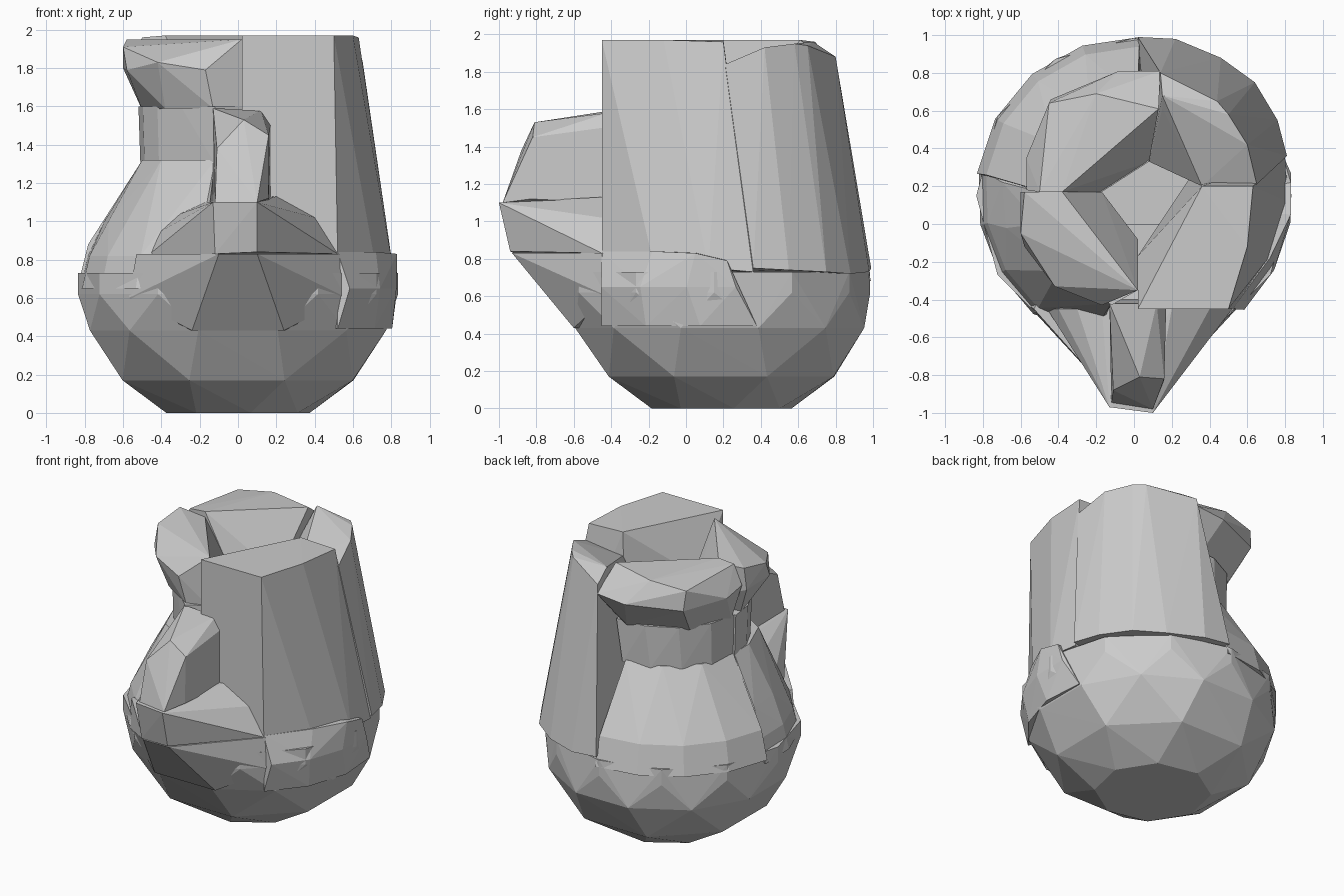
import bpy, bmesh
from math import radians, cos, sin


def hull(name, pts):
    """Faceted convex block from a handful of corner points."""
    bm = bmesh.new()
    for p in pts:
        bm.verts.new(p)
    res = bmesh.ops.convex_hull(bm, input=bm.verts[:])
    junk = {g for g in res["geom_interior"] + res["geom_unused"]
            if isinstance(g, bmesh.types.BMVert)}
    bmesh.ops.delete(bm, geom=list(junk), context="VERTS")
    bmesh.ops.recalc_face_normals(bm, faces=bm.faces[:])
    me = bpy.data.meshes.new(name)
    bm.to_mesh(me)
    bm.free()
    ob = bpy.data.objects.new(name, me)
    bpy.context.collection.objects.link(ob)
    return ob


def arc(r, z, a0, a1, n, cy=0.16, cx=0.0):
    """n points on a horizontal arc, angles in degrees."""
    return [(cx + r * cos(radians(a0 + (a1 - a0) * i / (n - 1))),
             cy + r * sin(radians(a0 + (a1 - a0) * i / (n - 1))), z)
            for i in range(n)]


def mirror(pts):
    return pts + [(-x, y, z) for x, y, z in pts]


# rounded base bowl
hull("base_bowl", arc(.38, 0, 10, 325, 8, .19) + arc(.65, .17, 22, 337, 8, .19)
     + arc(.8, .43, 15, 345, 12, .18))

# belly ring, raised on the front right below the wall
hull("belly", arc(.8, .43, 15, 345, 12, .18) + arc(.835, .62, 0, 330, 12, .15)
     + arc(.835, .73, 0, 330, 12, .15))
hull("belly_side", arc(.81, .44, -50, 15, 4, .17) + arc(.84, .65, -46, 8, 4, .15)
     + [(.52, -.45, .84), (.72, -.18, .84), (.83, .05, .83), (.83, .22, .79),
        (.3, .1, .84), (.3, .1, .44)])

# chin under the spout
hull("spout_underside", mirror([(.24, -.6, .43), (.1, -.93, .83),
                                (.57, -.42, .6), (.53, -.45, .83), (.3, 0, .83),
                                (.3, 0, .43)]))

# spout: wide lower lip and narrow upper ridge
hull("spout_lip", [(-.13, -.97, 1.1), (.1, -1, 1.1), (-.12, -.92, .83), (.1, -.94, .84),
                   (-.46, -.45, .83), (.52, -.45, .83), (-.4, -.45, .95),
                   (-.3, -.45, 1.04), (.4, -.45, 1.02), (-.17, -.45, 1.1),
                   (.2, -.45, 1.13), (0, -.3, 1.1), (0, -.3, .83)])
hull("spout_ridge", [(-.12, -.95, 1.08), (.1, -.98, 1.1), (.16, -.83, 1.12),
                     (-.11, -.88, 1.38), (.03, -.81, 1.53), (.16, -.82, 1.45),
                     (-.13, -.42, 1.59), (.12, -.42, 1.58), (.17, -.45, 1.5),
                     (-.13, -.4, 1.1), (.17, -.4, 1.1)])

# right walls, running straight up to the rim
hull("front_right_wall", [(.02, -.45, 1.97), (.5, -.45, 1.97), (.6, -.12, 1.97),
                          (.63, .2, 1.96), (.36, .2, 1.97), (.02, -.17, 1.6),
                          (.02, -.45, .8), (.52, -.45, .83), (.72, -.17, .76),
                          (.81, .12, .75), (.8, .36, .73), (.3, .25, .73),
                          (.02, -.17, .75)])
hull("back_right_wall", [(.15, .61, 1.9), (.14, .8, 1.88), (.15, .68, 1.96),
                         (.44, .65, 1.94), (.5, .58, 1.95), (.6, .42, 1.93),
                         (.65, .21, 1.84), (.36, .2, 1.8),
                         (.02, .99, .75), (.22, .98, .73), (.46, .88, .72),
                         (.64, .75, .73), (.76, .55, .74), (.81, .36, .75),
                         (.36, .22, .73), (.09, .33, .73), (.08, .33, 1.55)])

# left shoulders, tapering from belly to neck
hull("front_left_shoulder", arc(.83, .65, 172, 230, 4) + arc(.79, .82, 172, 230, 4)
     + arc(.7, 1.0, 175, 235, 4)
     + [(-.2, -.6, .65), (-.2, -.55, .9), (-.12, -.42, 1.32), (-.4, -.25, 1.32),
        (-.5, .0, 1.32), (-.5, .17, 1.32), (-.12, -.15, 1.32), (-.12, -.15, .64)])
hull("back_left_shoulder", arc(.84, .68, 88, 172, 5, .15) + arc(.79, .88, 88, 172, 5, .15)
     + arc(.5, 1.32, 88, 178, 4) + [(-.12, .2, 1.32), (-.12, .2, .7), (.05, .35, 1.32)])

# left neck
hull("front_left_neck", arc(.51, 1.3, 178, 235, 4) + arc(.52, 1.6, 178, 235, 4)
     + [(x, y, z) for z in (1.3, 1.6)
        for x, y in ((-.12, -.43), (.02, -.35), (-.17, .17), (.02, -.17))])
hull("back_left_neck", arc(.5, 1.3, 85, 180, 5) + arc(.51, 1.6, 80, 180, 5)
     + [(x, y, z) for z in (1.3, 1.6) for x, y in ((-.17, .17), (.08, .33))])

# flared rim on the left
hull("front_left_rim", [(-.58, .17, 1.95), (-.6, .17, 1.8), (-.6, -.05, 1.91),
                        (-.58, -.12, 1.79), (-.42, -.33, 1.83), (-.17, -.43, 1.79),
                        (.02, -.35, 1.95), (-.38, .17, 1.93), (-.5, .1, 1.58),
                        (-.38, -.24, 1.59), (-.13, -.4, 1.59), (.02, -.35, 1.59),
                        (.02, -.08, 1.6), (-.17, .17, 1.6)])
hull("back_left_rim", [(-.5, .17, 1.96), (-.45, .64, 1.93), (-.2, .69, 1.96),
                       (.13, .61, 1.97), (-.38, .17, 1.97), (-.57, .18, 1.83),
                       (-.57, .35, 1.8), (-.44, .66, 1.79), (-.08, .81, 1.8),
                       (.14, .81, 1.82), (-.5, .2, 1.58), (-.38, .5, 1.58),
                       (0, .67, 1.58), (.12, .6, 1.58), (.08, .33, 1.58),
                       (-.17, .17, 1.58)])
